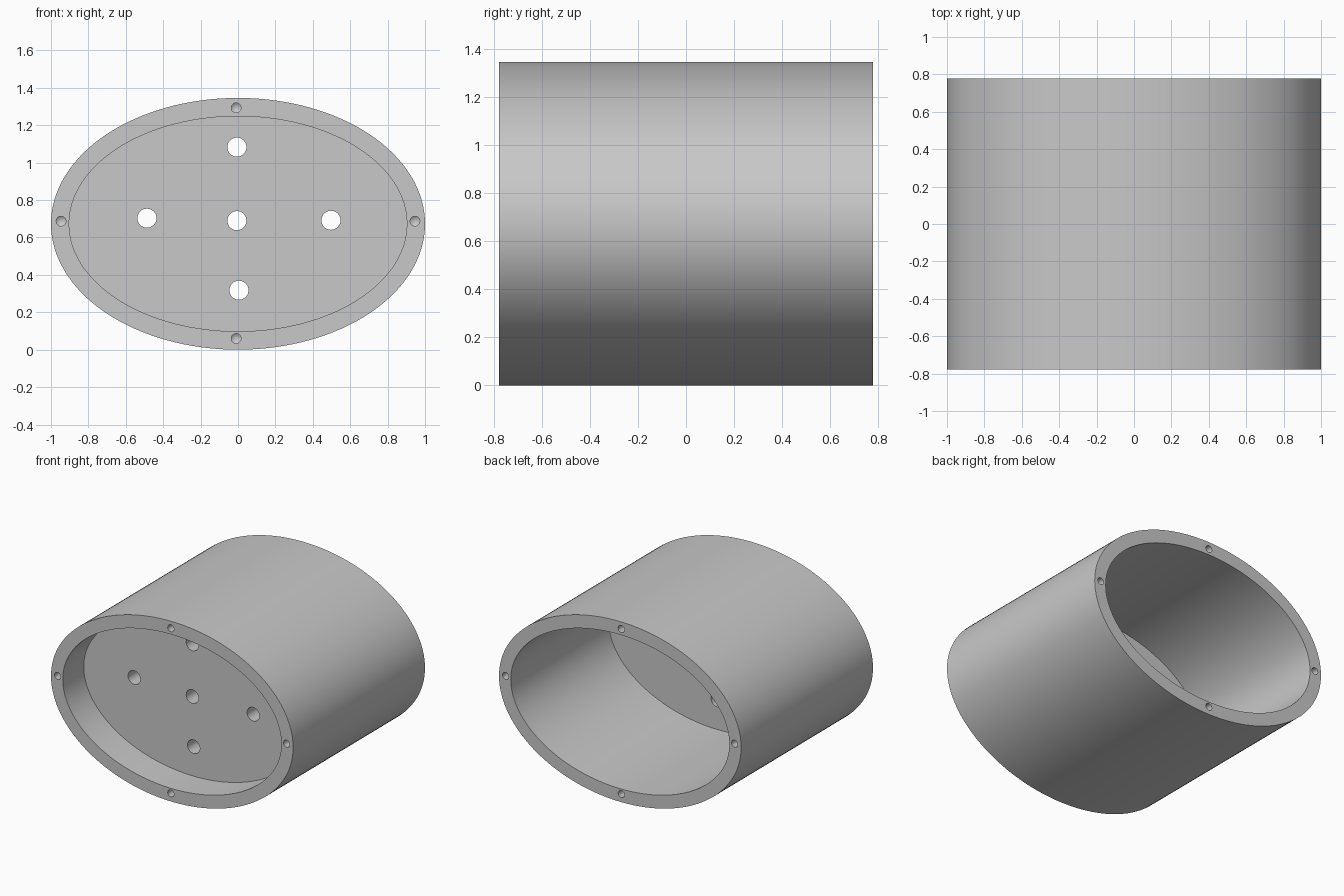
import bpy, bmesh, math
from mathutils import Matrix

cube = bpy.data.objects.get("Cube")
if cube:
    bpy.data.objects.remove(cube, do_unlink=True)

HALF = 0.778          # half length along y
MID = 0.673           # height of the axis
OUTER = (1.0, 0.673)
INNER = (0.903, 0.575)
SEGMENTS = 128

grey = bpy.data.materials.new("plain_grey")
grey.use_nodes = True
grey.diffuse_color = (0.58, 0.58, 0.58, 1)
grey.node_tree.nodes["Principled BSDF"].inputs["Base Color"].default_value = grey.diffuse_color


def make_object(name, bm):
    bmesh.ops.recalc_face_normals(bm, faces=bm.faces)
    mesh = bpy.data.meshes.new(name)
    bm.to_mesh(mesh)
    bm.free()
    mesh.materials.append(grey)
    obj = bpy.data.objects.new(name, mesh)
    bpy.context.collection.objects.link(obj)
    return obj


def ring(bm, radii, y, count=SEGMENTS, x=0, z=MID):
    angles = [2 * math.pi * i / count for i in range(count)]
    return [bm.verts.new((x + radii[0] * math.cos(a), y, z + radii[1] * math.sin(a)))
            for a in angles]


def bridge(bm, a, b):
    for i in range(len(a)):
        j = (i + 1) % len(a)
        bm.faces.new((a[i], a[j], b[j], b[i]))


def add_drill(bm, x, z, radius, y0, y1, tip=0):
    """Round cutter from y0 to y1, with an optional pointed end past y1."""
    a = ring(bm, (radius, radius), y0, 32, x, z)
    b = ring(bm, (radius, radius), y1, 32, x, z)
    bridge(bm, a, b)
    bm.faces.new(a)
    if tip:
        point = bm.verts.new((x, y1 + tip, z))
        for i in range(len(b)):
            bm.faces.new((b[i], b[(i + 1) % len(b)], point))
    else:
        bm.faces.new(b)


def cut_and_shade(obj, cutter):
    bpy.ops.object.select_all(action="DESELECT")
    obj.select_set(True)
    bpy.context.view_layer.objects.active = obj
    cutter.hide_render = True
    mod = obj.modifiers.new("holes", "BOOLEAN")
    mod.operation = "DIFFERENCE"
    mod.solver = "EXACT"
    mod.object = cutter
    bpy.ops.object.modifier_apply(modifier=mod.name)
    bpy.data.objects.remove(cutter, do_unlink=True)
    bpy.ops.object.shade_smooth_by_angle(angle=math.radians(30))


# Oval tube, open at both ends
bm = bmesh.new()
loops = [ring(bm, OUTER, -HALF), ring(bm, OUTER, HALF),
         ring(bm, INNER, HALF), ring(bm, INNER, -HALF)]
for i in range(4):
    bridge(bm, loops[i], loops[(i + 1) % 4])
tube = make_object("oval_tube", bm)

# Blind screw holes in both end rims
bm = bmesh.new()
for x, z in [(-0.01, 1.293), (-0.01, 0.06), (-0.946, 0.687), (0.946, 0.687)]:
    for side in (-1, 1):
        add_drill(bm, x, z, 0.026, side * (HALF + 0.05), side * (HALF - 0.08), -side * 0.02)
cut_and_shade(tube, make_object("screw_hole_cutter", bm))

# Inner partition plate, slightly sunk into the wall
FRONT, BACK = -0.53, -0.375
SUNK = (INNER[0] + 0.003, INNER[1] + 0.003)
bm = bmesh.new()
front, back = ring(bm, SUNK, FRONT), ring(bm, SUNK, BACK)
bridge(bm, front, back)
bm.faces.new(front)
bm.faces.new(back)
plate = make_object("partition_plate", bm)

# Five through holes in the plate
bm = bmesh.new()
for x, z in [(-0.006, 1.083), (-0.006, 0.69), (0.005, 0.318), (-0.487, 0.703), (0.497, 0.692)]:
    add_drill(bm, x, z, 0.051, FRONT - 0.1, BACK + 0.1)
cut_and_shade(plate, make_object("plate_hole_cutter", bm))
